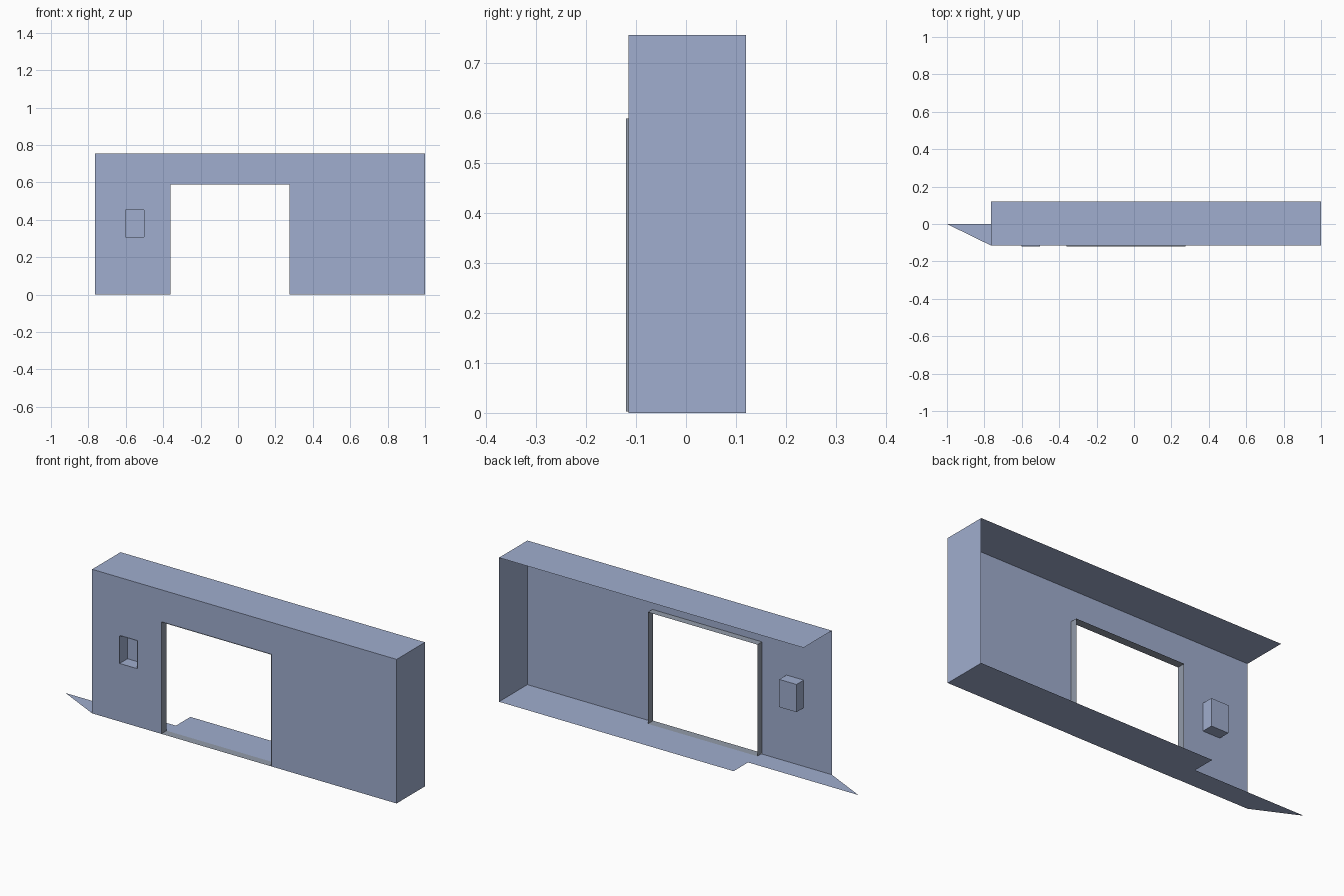
import bpy

if "Cube" in bpy.data.objects:
    bpy.data.objects.remove(bpy.data.objects["Cube"])

# Main dimensions
XL, XR = -0.765, 1.0            # wall ends
YF, YB, YM = -0.115, 0.12, 0.0  # wall plane, back edge, notch line
H = 0.755
DOOR = (-0.36, 0.275, 0.003, 0.588)    # x0, x1, z0, z1
NICHE = (-0.602, -0.502, 0.307, 0.452)
FRONT = -0.12                   # frames stand slightly proud of the wall


def material(name, rgb):
    m = bpy.data.materials.new(name)
    m.diffuse_color = (*rgb, 1)
    m.use_nodes = True
    m.node_tree.nodes["Principled BSDF"].inputs["Base Color"].default_value = m.diffuse_color
    return m


BLUE = material("pale blue", (0.35, 0.42, 0.62))
GREY = material("blue grey", (0.29, 0.33, 0.40))


def sheet(name, polys, mat):
    """Thin panels: each polygon is a list of corner points."""
    verts, faces = [], []
    for p in polys:
        faces.append(range(len(verts), len(verts) + len(p)))
        verts += p
    me = bpy.data.meshes.new(name)
    me.from_pydata(verts, [], [list(f) for f in faces])
    me.materials.append(mat)
    ob = bpy.data.objects.new(name, me)
    bpy.context.collection.objects.link(ob)
    return ob


def sleeve(name, opening, y1, mat, closed):
    """Four-sided lining through an opening, optionally with a back."""
    x0, x1, z0, z1 = opening
    ring = [(x0, z0), (x1, z0), (x1, z1), (x0, z1)]
    polys = []
    for (ax, az), (bx, bz) in zip(ring, ring[1:] + ring[:1]):
        polys.append([(ax, FRONT, az), (ax, y1, az), (bx, y1, bz), (bx, FRONT, bz)])
    if closed:
        polys.append([(x, y1, z) for x, z in ring])
    return sheet(name, polys, mat)


# Front wall: grid of panels, leaving out the doorway and the niche
xs = [XL, NICHE[0], NICHE[1], DOOR[0], DOOR[1], XR]
zs = [0, NICHE[2], NICHE[3], DOOR[3], H]
panels = []
for i in range(len(xs) - 1):
    for j in range(len(zs) - 1):
        if (i == 3 and j < 3) or (i == 1 and j == 1):
            continue
        a, b, c, d = xs[i], xs[i + 1], zs[j], zs[j + 1]
        panels.append([(a, YF, c), (b, YF, c), (b, YF, d), (a, YF, d)])
sheet("front_wall", panels, BLUE)

# End wall and ceiling
sheet("end_wall", [[(XR, YF, 0), (XR, YB, 0), (XR, YB, H), (XR, YF, H)]], BLUE)
sheet("ceiling", [[(XL, YF, H), (XR, YF, H), (XR, YB, H), (XL, YB, H)]], BLUE)

# Floor: stepped back edge and a pointed left end
sheet("floor", [
    [(DOOR[0], YF, 0), (XR, YF, 0), (XR, YB, 0), (DOOR[0], YB, 0)],
    [(XL, YF, 0), (DOOR[0], YF, 0), (DOOR[0], YM, 0), (-1, YM, 0)],
], BLUE)

# Door lining and wall niche
sleeve("door_frame", DOOR, -0.077, GREY, False)
sleeve("wall_niche", NICHE, -0.055, BLUE, True)
